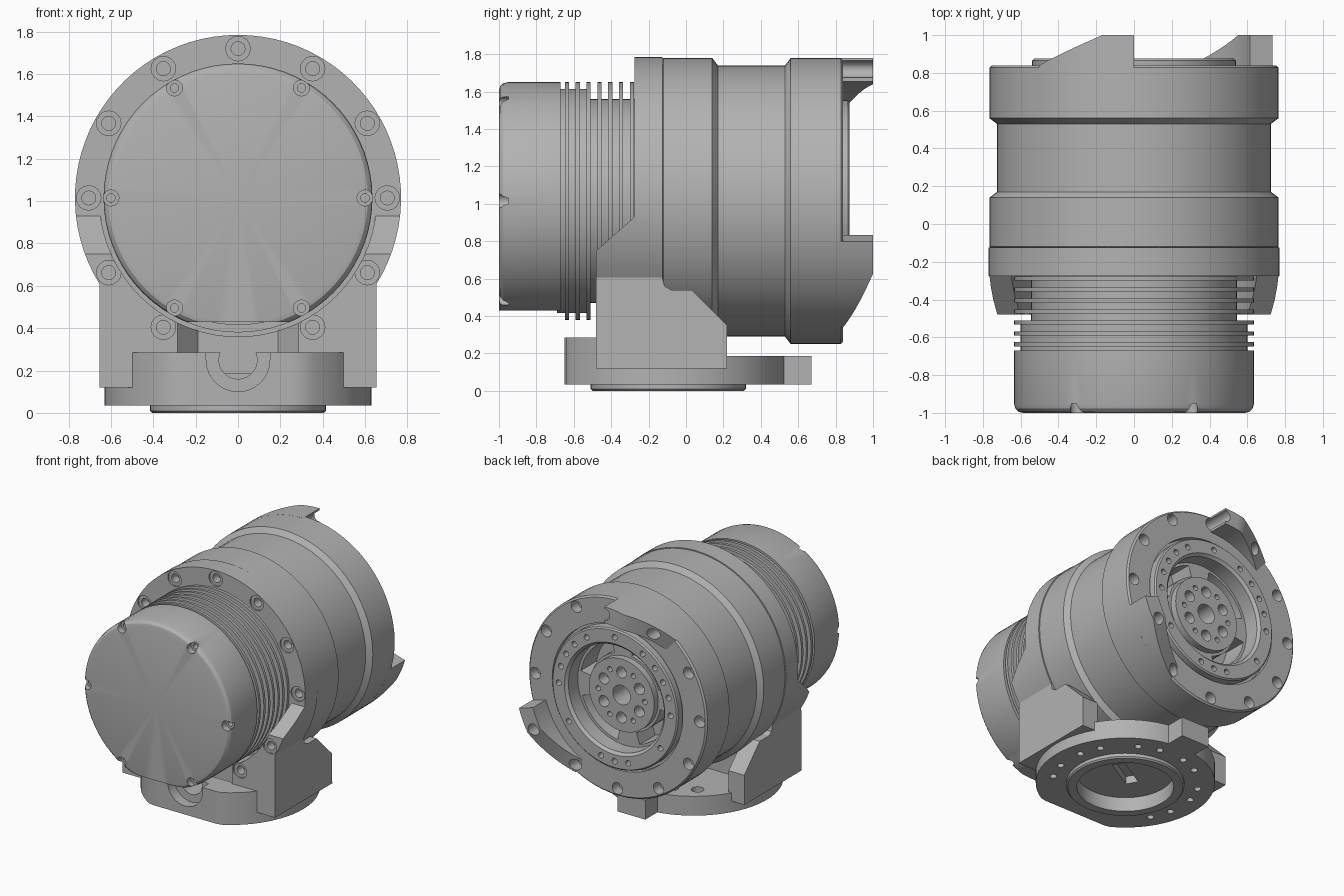
import bpy, bmesh
from math import sin, cos, pi, radians
from mathutils import Matrix

if "Cube" in bpy.data.objects:
    bpy.data.objects.remove(bpy.data.objects["Cube"])

grey = bpy.data.materials.new("machined_grey")
grey.use_nodes = True
grey.diffuse_color = (0.45, 0.45, 0.45, 1)
grey.node_tree.nodes["Principled BSDF"].inputs["Base Color"].default_value = grey.diffuse_color

ZC = 1.015      # height of the drum axis
BY = -0.095     # y of the base axis


def finish(name, bm):
    bmesh.ops.remove_doubles(bm, verts=bm.verts, dist=1e-5)
    bmesh.ops.recalc_face_normals(bm, faces=bm.faces)
    mesh = bpy.data.meshes.new(name)
    bm.to_mesh(mesh)
    bm.free()
    mesh.materials.append(grey)
    ob = bpy.data.objects.new(name, mesh)
    bpy.context.collection.objects.link(ob)
    return ob


def add_lathe(bm, profile, axis, a, b, segs):
    """Spin (radius, height) points; axis Y is placed at x=a, z=b, axis Z at x=a, y=b."""
    part = bmesh.new()
    pts = [(0, profile[0][1])] + list(profile) + [(0, profile[-1][1])]
    verts = [part.verts.new((r, h, 0) if axis == "Y" else (r, 0, h)) for r, h in pts]
    edges = [part.edges.new(p) for p in zip(verts, verts[1:])]
    bmesh.ops.spin(part, geom=verts + edges, cent=(0, 0, 0), angle=2 * pi, steps=segs,
                   axis=(0, 1, 0) if axis == "Y" else (0, 0, 1))
    bmesh.ops.remove_doubles(part, verts=part.verts, dist=1e-5)
    bmesh.ops.translate(part, verts=part.verts, vec=(a, 0, b) if axis == "Y" else (a, b, 0))
    temp = bpy.data.meshes.new("temp")
    part.to_mesh(temp)
    part.free()
    bm.from_mesh(temp)
    bpy.data.meshes.remove(temp)


def lathe(name, profile, axis="Y", a=0, b=ZC, segs=72):
    bm = bmesh.new()
    add_lathe(bm, profile, axis, a, b, segs)
    return finish(name, bm)


def prism(name, pts, axis, lo, hi):
    """Extrude a flat outline along an axis; outline is the other two axes in order."""
    bm = bmesh.new()
    place = {"X": lambda p, h: (h, p[0], p[1]), "Y": lambda p, h: (p[0], h, p[1]),
             "Z": lambda p, h: (p[0], p[1], h)}[axis]
    low = [bm.verts.new(place(p, lo)) for p in pts]
    high = [bm.verts.new(place(p, hi)) for p in pts]
    bm.faces.new(low)
    bm.faces.new(high)
    for i in range(len(pts)):
        j = (i + 1) % len(pts)
        bm.faces.new((low[i], low[j], high[j], high[i]))
    return finish(name, bm)


def sector(name, r0, r1, y0, tops, a0, a1):
    """Arc block round the drum axis whose far end follows the given heights."""
    bm = bmesh.new()
    n = len(tops) - 1
    rings = []
    for i, top in enumerate(tops):
        t = radians(a0 + (a1 - a0) * i / n)
        rings.append([bm.verts.new((r * cos(t), y, ZC + r * sin(t)))
                      for r, y in ((r0, y0), (r1, y0), (r1, top), (r0, top))])
    for p, q in zip(rings, rings[1:]):
        for k in range(4):
            bm.faces.new((p[k], p[k - 1], q[k - 1], q[k]))
    bm.faces.new(rings[0])
    bm.faces.new(rings[-1])
    return finish(name, bm)


def holes(spots, profile, axis="Y", segs=16):
    bm = bmesh.new()
    for a, b in spots:
        add_lathe(bm, profile, axis, a, b, segs)
    return finish("hole_cutter", bm)


def ring(r, angles, b=ZC):
    return [(r * cos(radians(t)), b + r * sin(radians(t))) for t in angles]


def cut(ob, cutter, op="DIFFERENCE", keep=False):
    mod = ob.modifiers.new("cut", "BOOLEAN")
    mod.operation, mod.solver, mod.object = op, "EXACT", cutter
    bpy.context.view_layer.objects.active = ob
    bpy.ops.object.modifier_apply(modifier=mod.name)
    if not keep:
        bpy.data.objects.remove(cutter)


def box(x0, x1, y0, y1, z0, z1):
    return prism("box_cutter", [(x0, y0), (x1, y0), (x1, y1), (x0, y1)], "Z", z0, z1)


# Motor cover: rounded cap with a flat underside and six screw recesses
cover = lathe("motor_cover", [(0.59, -1), (0.613, -0.994), (0.629, -0.978), (0.635, -0.955),
                              (0.635, -0.67), (0.3, -0.67)])
cut(cover, box(-1, 1, -1.1, -0.5, 0.2, 0.43))
cut(cover, holes(ring(0.6, range(0, 360, 60)),
                 [(0.038, -1.1), (0.038, -0.95), (0.02, -0.95), (0.02, -0.9)]))

# Finned motor body
fins = [(0.6, -0.69)]
for i in range(7):
    y = -0.637 + 0.058 * i
    core = 0.6 if i < 2 else 0.545
    fins += [(fins[-1][0], y - 0.011), (0.635, y - 0.011), (0.635, y + 0.011), (core, y + 0.011)]
lathe("motor_fins", fins + [(0.545, -0.2)])

# Mount: side profile crossed with the front silhouette, flange included
mount = prism("mount", [(-0.48, 0.12), (-0.48, 0.75), (-0.275, 0.93), (-0.275, 1.9), (-0.125, 1.9),
                        (-0.125, 0.6), (-0.115, 0.56), (-0.08, 0.54), (0.03, 0.54),
                        (0.22, 0.35), (0.22, 0.12)], "X", -0.9, 0.9)
outline = ring(0.77, [-32 + 244 * i / 56 for i in range(57)])
cut(mount, prism("silhouette", [(-0.655, 0.1), (0.655, 0.1)] + outline, "Y", -0.6, 0.4), "INTERSECT")
cut(mount, lathe("clearance", [(0.655, -0.7), (0.655, -0.275)]))
cut(mount, prism("front_slot", [(-0.285, -0.7), (0.285, -0.7), (0.285, -0.4), (0.19, -0.29),
                                (-0.19, -0.29), (-0.285, -0.4)], "Z", 0.18, 0.6))
cut(mount, box(-0.52, 0.52, -0.02, 0.4, 0.18, 0.6))
for face, angles in ((-0.275, range(0, 181, 30)), (-0.48, (210, 240, 300, 330))):
    cut(mount, holes(ring(0.705, angles), [(0.058, face - 0.05), (0.058, face + 0.012),
                                           (0.033, face + 0.012), (0.033, face + 0.08)]))

# Main drum with waist, raised output ring, recess and hub
drum = lathe("drum", [(0.755, -0.13), (0.765, -0.12), (0.765, 0.14), (0.725, 0.17), (0.725, 0.53),
                      (0.765, 0.56), (0.765, 0.828), (0.753, 0.84), (0.56, 0.84), (0.56, 0.8),
                      (0.54, 0.8), (0.54, 0.865), (0.53, 0.875), (0.43, 0.875), (0.41, 0.855),
                      (0.41, 0.74), (0.28, 0.74), (0.28, 0.79)])
cut(drum, holes(ring(0.705, range(0, 360, 30)), [(0.025, 0.7), (0.025, 0.76), (0.045, 0.76), (0.045, 1)]))
clusters = [c + d for c in (30, 150, 270) for d in (-14, 0, 14)]
cut(drum, holes(ring(0.48, clusters + [0, 60, 90, 120, 180, 215, 325]), [(0.022, 0.8), (0.022, 1)]))
cut(drum, holes(ring(0.175, range(30, 390, 60)), [(0.043, 0.7), (0.043, 1)]))
cut(drum, holes(ring(0.2, range(0, 360, 60)), [(0.02, 0.74), (0.02, 1)]))
cut(drum, holes([(0, ZC)], [(0.075, 0.6), (0.075, 1)], segs=32))
for start in range(10, 360, 90):
    cut(drum, sector("window", 0.3, 0.39, 0.55, [0.8] * 9, start, start + 62))

# Two ramped stop teeth on the rear rim
slope = [1.0] * 5 + [1.0 - 0.16 * i / 9 for i in range(1, 10)]
bolt_path = ring(0.705, range(0, 360, 30))
for name, a0, a1 in (("top_stop", 90, 131), ("side_stop", -16.5, -62)):
    tooth = sector(name, 0.64, 0.765, 0.8, slope, a0, a1)
    cut(tooth, holes(bolt_path, [(0.045, 0.76), (0.045, 1.1)]))

# Base plate: round with a front flat, raised front, rear lug
round_outline = [(x, max(y, -0.65)) for x, y in ring(0.63, range(0, 360, 5), BY)]
plate = prism("base_plate", round_outline, "Z", 0.035, 0.185)
front = prism("base_front", round_outline, "Z", 0.035, 0.285)
cut(front, box(-1, 1, -0.46, 1, 0, 1))
prism("rear_lug", [(-0.12, 0.45), (0.12, 0.45), (0.12, 0.67), (-0.12, 0.67)], "Z", 0.035, 0.185)

# Cable notch and round passage at the front
notch = [(0.15, 0.4)] + ring(0.15, range(0, -181, -12), 0.25) + [(-0.15, 0.4)]
for part in (front, plate):
    cut(part, prism("notch", notch, "Y", -0.8, -0.57))
passage = holes([(0, 0.25)], [(0.09, -0.8), (0.09, -0.3)], segs=32)
for part in (front, plate, mount):
    cut(part, passage, keep=True)
bpy.data.objects.remove(passage)

# Locating ring, underside cavity, cable slot and fixing holes
spigot = lathe("locating_ring", [(0.405, 0), (0.415, 0.01), (0.415, 0.05)], "Z", 0, BY)
for part, top in ((spigot, 0.2), (plate, 0.11)):
    cut(part, lathe("cavity", [(0.34, -0.1), (0.34, top)], "Z", 0, BY))
slot = box(-0.14, 0.14, -0.045, 0.045, 0.05, 0.17)
slot.data.transform(Matrix.Translation((0, BY, 0)) @ Matrix.Rotation(radians(30), 4, "Z"))
cut(plate, slot, keep=True)
cut(mount, slot)
fixings = [c + d for c in (0, 90, 180) for d in (-30, -12, 12, 30)] + [258, 270, 282]
cut(plate, holes(ring(0.515, fixings, BY), [(0.025, -0.1), (0.025, 0.1)], "Z"))
cut(plate, holes(ring(0.515, (52, 72, 108, 128), BY), [(0.045, 0.12), (0.045, 0.3)], "Z"))

# Smooth round walls, keep machined edges crisp
bpy.ops.object.select_all(action="DESELECT")
for ob in bpy.context.scene.objects:
    if ob.type == "MESH":
        ob.select_set(True)
        bpy.context.view_layer.objects.active = ob
bpy.ops.object.shade_smooth_by_angle(angle=radians(25))
